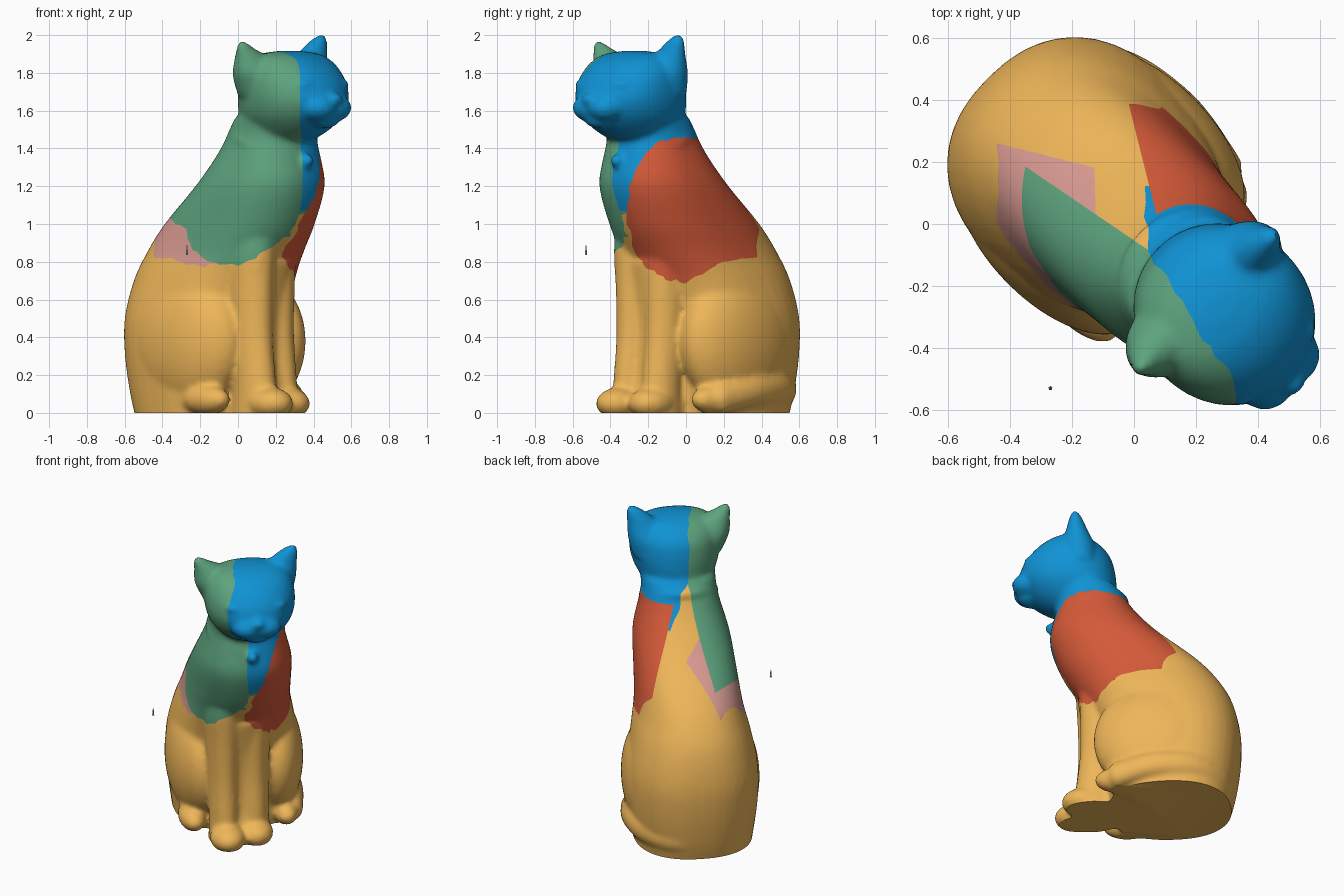
import bpy, bmesh, math, random
from mathutils import Matrix, Vector

if "Cube" in bpy.data.objects:
    bpy.data.objects.remove(bpy.data.objects["Cube"])

# The cat is modelled in its own frame: t = its left, s = forward, z = up,
# then turned 45 degrees and broken into fragments.
bm = bmesh.new()


def skin(bm, rings):
    """Closed solid from rings of equal point count."""
    vr = [[bm.verts.new(p) for p in r] for r in rings]
    n = len(vr[0])
    for a, b in zip(vr, vr[1:]):
        for i in range(n):
            bm.faces.new((a[i], a[(i + 1) % n], b[(i + 1) % n], b[i]))
    bm.faces.new(vr[0][::-1])
    bm.faces.new(vr[-1])


def smooth_rows(rows, k=4):
    """Catmull-Rom through the profile rows."""
    out = []
    for i in range(len(rows) - 1):
        p = [rows[max(0, min(len(rows) - 1, i + j))] for j in (-1, 0, 1, 2)]
        for q in range(k):
            u = q / k
            out.append([0.5 * (2 * b + (c - a) * u + (2 * a - 5 * b + 4 * c - d) * u * u
                               + (3 * b - a - 3 * c + d) * u ** 3) for a, b, c, d in zip(*p)])
    return out + [list(rows[-1])]


def loft(rows, power=2.0, n=40):
    """Rows of (z, s_back, s_front, half_width, t_centre)."""
    rings = []
    for z, s0, s1, w, t in smooth_rows(rows):
        ring = []
        for i in range(n):
            c, d = math.cos(2 * math.pi * i / n), math.sin(2 * math.pi * i / n)
            x = math.copysign(abs(c) ** (2 / power), c) * w + t
            y = math.copysign(abs(d) ** (2 / power), d) * (s1 - s0) / 2 - (s0 + s1) / 2
            ring.append((x, y, z))
        rings.append(ring)
    skin(bm, rings)


def blob(t, s, z, rt, rs, rz):
    m = Matrix.Translation((t, -s, z)) @ Matrix.Diagonal((rt, rs, rz, 1))
    bmesh.ops.create_icosphere(bm, subdivisions=4, radius=1, matrix=m)


# torso and neck
loft([(-.05, -.59, .15, .36, 0), (.1, -.63, .17, .38, 0), (.3, -.66, .18, .4, 0),
      (.5, -.665, .2, .4, 0), (.7, -.625, .27, .365, 0), (.85, -.55, .36, .33, 0),
      (1.0, -.425, .45, .315, 0), (1.2, -.19, .52, .298, 0), (1.35, -.05, .5, .26, 0),
      (1.45, .02, .48, .235, 0), (1.56, .09, .5, .23, 0)], 2.3)
# head
loft([(1.45, .14, .52, .15, 0), (1.5, .12, .61, .2, 0), (1.57, .11, .68, .25, 0),
      (1.65, .11, .715, .275, 0), (1.73, .12, .7, .28, 0), (1.8, .14, .655, .27, 0),
      (1.86, .19, .59, .24, 0), (1.9, .26, .51, .18, 0), (1.917, .35, .42, .06, 0)], 2.1)
# filling between and behind the front legs
loft([(-.05, .0, .38, .17, -.03), (.06, .0, .37, .17, -.03), (.2, .0, .325, .15, -.03),
      (.5, .0, .31, .15, -.03), (.8, .0, .35, .16, -.02)], 2.6)
for side in (-1, 1):
    # muzzle, eyelids, ears
    blob(side * .055, .655, 1.615, .1, .098, .075)
    blob(side * .125, .635, 1.74, .065, .038, .025)
    tip, e = (1.97, 0) if side < 0 else (2.005, -.025)
    loft([(1.68, .22, .42, .1, side * .18), (1.79, .22, .44, .125, side * .205 + e),
          (1.88, .26, .41, .1, side * .235 + e), (tip - .04, .3, .38, .055, side * .285 + e),
          (tip, .33, .36, .018, side * .315 + e)])
    # haunch and hind paw
    blob(side * .23, -.15, .38, .195, .38, .38)
    blob(side * .29 - .01, .06, .07, .085, .16, .08)
    # front leg and paw, the right one set slightly ahead
    t, f = (.055, -.03) if side > 0 else (-.13, 0)
    loft([(-.05, .12, .4 + f, .1, t), (.15, .12, .385 + f, .095, t), (.4, .08, .36 + f, .1, t),
          (.65, .06, .36 + f, .11, t), (.85, .05, .37 + f, .12, t), (1.0, .05, .37, .1, t)])
    blob(t, .37 + 2 * f, .05, .11, .135, .085)
# nose and chin
blob(0, .715, 1.66, .045, .05, .035)
blob(0, .65, 1.55, .08, .07, .045)
# collar and bell
for i in range(60):
    a = i * math.pi / 30
    blob(.222 * math.sin(a), .265 + .21 * math.cos(a), 1.43 - .07 * math.cos(a), .025, .025, .03)
blob(0, .52, 1.335, .035, .035, .035)
# tail wrapped along the base
path = smooth_rows([(-.1, -.54, .1), (.05, -.56, .11), (.2, -.525, .12), (.325, -.38, .13),
                    (.365, -.15, .12), (.33, .07, .08)], 8)
for t, s, z in path:
    blob(t, s, z, .066, .066, .085)


def make(name, bm):
    bmesh.ops.recalc_face_normals(bm, faces=bm.faces)
    me = bpy.data.meshes.new(name)
    bm.to_mesh(me)
    bm.free()
    ob = bpy.data.objects.new(name, me)
    bpy.context.collection.objects.link(ob)
    return ob


def bake(ob):
    """Replace the mesh by its modified result."""
    bpy.context.view_layer.update()
    dg = bpy.context.evaluated_depsgraph_get()
    me = bpy.data.meshes.new_from_object(ob.evaluated_get(dg))
    ob.modifiers.clear()
    ob.data = me


def boolean(ob, cutter, op):
    """Boolean that falls back to another solver on an empty or unchanged result."""
    source = ob.data
    for solver in ('MANIFOLD', 'EXACT', 'FLOAT'):
        ob.data = source
        m = ob.modifiers.new("break", 'BOOLEAN')
        m.object, m.operation, m.solver = cutter, op, solver
        bake(ob)
        if len(ob.data.polygons) not in (0, len(source.polygons)):
            return


# fuse everything and turn
bm.transform(Matrix.Rotation(math.radians(45), 4, 'Z'))
cat = make("body_fragment", bm)
m = cat.modifiers.new("fuse", 'REMESH')
m.mode, m.voxel_size = 'VOXEL', .0157
m = cat.modifiers.new("soften", 'SMOOTH')
m.factor, m.iterations = .5, 8
bake(cat)
# trim flat at the ground
bm = bmesh.new()
bmesh.ops.create_cube(bm, size=3, matrix=Matrix.Translation((0, 0, -1.5)))
ground = make("ground_cutter", bm)
boolean(cat, ground, 'DIFFERENCE')
bpy.data.objects.remove(ground)


def jag(poly, amount=.009):
    """Rough fracture outline: split every edge and jitter it."""
    rnd = random.Random(4)
    out = []
    for i, p in enumerate(poly):
        a, b = Vector(p), Vector(poly[(i + 1) % len(poly)])
        for k in range(4):
            out.append(a.lerp(b, k / 4) + Vector((rnd.uniform(-1, 1), rnd.uniform(-1, 1))) * amount)
    return out


def break_off(name, rings):
    """Cut the solid given by rings out of the cat as its own fragment."""
    cb = bmesh.new()
    skin(cb, rings)
    bmesh.ops.triangulate(cb, faces=cb.faces[:])
    cutter = make(name + "_cutter", cb)
    cutter.hide_render = True
    piece = cat.copy()
    piece.data = cat.data.copy()
    piece.name = name
    bpy.context.collection.objects.link(piece)
    boolean(piece, cutter, 'INTERSECT')
    boolean(cat, cutter, 'DIFFERENCE')
    bpy.data.objects.remove(cutter)
    return piece


# left shoulder fragment, outlined in the side view
p = jag([(-.3, 1.2), (-.22, 1.38), (-.13, 1.44), (-.03, 1.46), (.09, 1.46), (.17, 1.37),
         (.3, 1.24), (.39, 1.0), (.37, .83), (.2, .8), (.1, .74), (0, .69), (-.1, .71),
         (-.2, .77), (-.27, .85), (-.31, 1.0)])
shoulder = break_off("left_shoulder_fragment", [[(.08 - .25 * a, a, b) for a, b in p],
                                                [(1, a, b) for a, b in p]])

# left half of the head and throat, outlined in the top view
low = jag([(.04, .13), (.04, -.08), (.12, -.16), (.22, -.25), (.32, -.32), (.34, -.42),
           (.36, -.7), (.8, -.7), (.8, .13)])
high = jag([(.04, .2), (.04, -.08), (.1, -.17), (.17, -.28), (.24, -.4), (.32, -.5),
            (.35, -.7), (.8, -.7), (.8, .2)])
head = break_off("left_head_fragment", [[(a, b, z) for a, b in q] for q, z in
                                        ((low, 1.07), (low, 1.45), (high, 1.55), (high, 2.2))])


def front_cut(name, poly, back, slope):
    """Outline in the front view, ending at a slanted back plane."""
    p = jag(poly)
    return break_off(name, [[(a, -1, b) for a, b in p], [(a, back + slope * a, b) for a, b in p]])


# right side of the head and chest
chest = front_cut("right_head_and_chest_fragment",
                  [(-.42, 1.1), (-.37, 1.04), (-.28, .97), (-.25, .87), (-.13, .79), (0, .78),
                   (.12, .84), (.2, .9), (.27, .94), (.33, 1.05), (.6, 1.1), (.6, 2.2),
                   (-.42, 2.2)], -.053, -.68)
# narrow fragment behind the right shoulder
flank = front_cut("right_flank_fragment",
                  [(-.44, .83), (-.33, .81), (-.2, .77), (-.12, .79), (-.13, 1.3), (-.3, 1.3),
                   (-.4, 1.02), (-.44, .95)], .15, -.25)

# loose splinter
bm = bmesh.new()
bmesh.ops.create_cone(bm, segments=5, radius1=.007, radius2=.002, depth=.05, cap_ends=True,
                      matrix=Matrix.Translation((-.27, -.53, .86)))
make("splinter", bm)

# colours and shading
for ob, col in ((cat, (.86, .47, .1)), (shoulder, (.65, .1, .04)), (head, (.005, .29, .66)),
                (chest, (.11, .37, .21)), (flank, (.7, .33, .29))):
    mat = bpy.data.materials.new(ob.name + "_colour")
    mat.diffuse_color = (*col, 1)
    mat.use_nodes = True
    mat.node_tree.nodes["Principled BSDF"].inputs["Base Color"].default_value = mat.diffuse_color
    ob.data.materials.clear()
    ob.data.materials.append(mat)
    bpy.ops.object.select_all(action='DESELECT')
    ob.select_set(True)
    bpy.context.view_layer.objects.active = ob
    bpy.ops.object.shade_smooth_by_angle(angle=math.radians(40))
